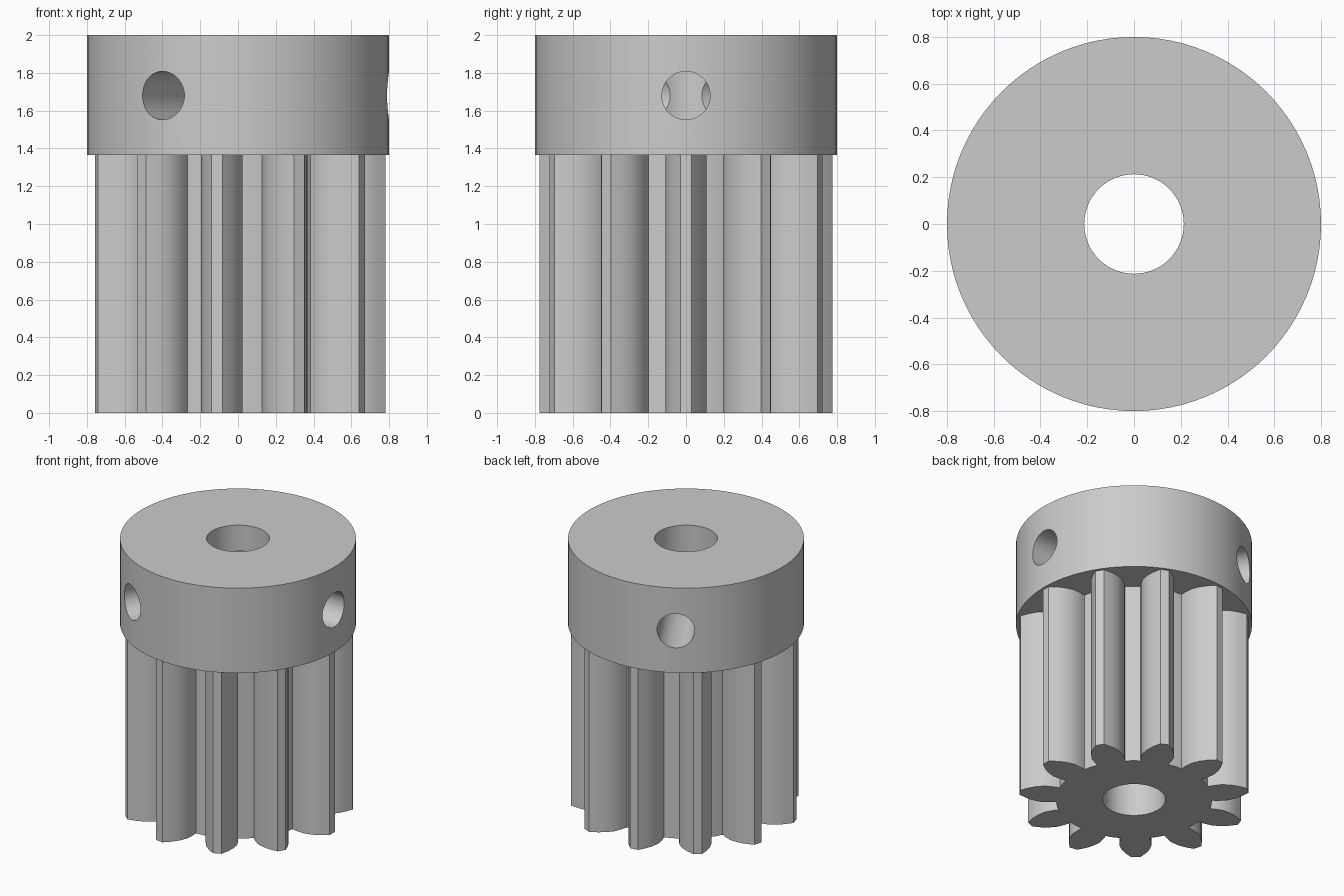
import bpy, bmesh, math
from mathutils import Matrix, Vector

TEETH = 11
GEAR_TOP = 1.365
HEIGHT = 2.0
COLLAR_R = 0.8
BORE_R = 0.213
SCREW_R = 0.128
SCREW_Z = 1.68
ROOT_R = 0.53
# Tooth flank: distance from axis, half thickness
FLANK = [(0.52, 0.097), (0.56, 0.105), (0.62, 0.109),
         (0.68, 0.093), (0.73, 0.067), (0.78, 0.03)]

cube = bpy.data.objects.get("Cube")
if cube:
    bpy.data.objects.remove(cube, do_unlink=True)

metal = bpy.data.materials.new("light grey")
metal.use_nodes = True
grey = (0.6, 0.6, 0.6, 1)
metal.diffuse_color = grey
metal.node_tree.nodes["Principled BSDF"].inputs["Base Color"].default_value = grey


def make_object(name, bm):
    bmesh.ops.recalc_face_normals(bm, faces=bm.faces)
    mesh = bpy.data.meshes.new(name)
    bm.to_mesh(mesh)
    bm.free()
    mesh.materials.append(metal)
    obj = bpy.data.objects.new(name, mesh)
    bpy.context.collection.objects.link(obj)
    return obj


def cylinder(name, radius, depth, matrix, segments):
    bm = bmesh.new()
    bmesh.ops.create_cone(bm, cap_ends=True, segments=segments, radius1=radius,
                          radius2=radius, depth=depth, matrix=matrix)
    return make_object(name, bm)


def activate(obj):
    bpy.ops.object.select_all(action='DESELECT')
    obj.select_set(True)
    bpy.context.view_layer.objects.active = obj


def cut(obj, cutter):
    activate(obj)
    mod = obj.modifiers.new("cut", 'BOOLEAN')
    mod.operation = 'DIFFERENCE'
    mod.solver = 'EXACT'
    mod.object = cutter
    bpy.ops.object.modifier_apply(modifier=mod.name)


# Pinion: one tooth outline repeated round the axis, then extruded
outline = [(r, -w) for r, w in FLANK] + [(r, w) for r, w in reversed(FLANK)]
gap = math.pi / TEETH
bm = bmesh.new()
ring = []
for i in range(TEETH):
    turn = Matrix.Rotation(2 * gap * i, 3, 'Z')
    ring += [bm.verts.new(turn @ Vector((x, y, 0))) for x, y in outline]
    ring.append(bm.verts.new(turn @ Vector((ROOT_R * math.cos(gap),
                                            ROOT_R * math.sin(gap), 0))))
base = bm.faces.new(ring)
top = bmesh.ops.extrude_face_region(bm, geom=[base], use_keep_orig=True)
bmesh.ops.translate(bm, vec=(0, 0, GEAR_TOP),
                    verts=[v for v in top["geom"] if isinstance(v, bmesh.types.BMVert)])
gear = make_object("pinion_gear", bm)

# Collar
depth = HEIGHT - GEAR_TOP
collar = cylinder("collar", COLLAR_R, depth,
                  Matrix.Translation((0, 0, GEAR_TOP + depth / 2)), 96)

# Shaft bore through both parts
cutters = [cylinder("bore_cutter", BORE_R, 3, Matrix.Translation((0, 0, 1)), 64)]
cut(gear, cutters[0])
cut(collar, cutters[0])

# Three radial screw holes in the collar, reaching the bore
for i in range(3):
    place = (Matrix.Translation((0, 0, SCREW_Z))
             @ Matrix.Rotation(2 * math.pi * i / 3, 4, 'Z')
             @ Matrix.Translation((0.55, 0, 0))
             @ Matrix.Rotation(math.pi / 2, 4, 'Y'))
    cutters.append(cylinder("screw_hole_cutter", SCREW_R, 1, place, 48))
    cut(collar, cutters[-1])

for cutter in cutters:
    bpy.data.objects.remove(cutter, do_unlink=True)

for obj in (gear, collar):
    activate(obj)
    bpy.ops.object.shade_smooth_by_angle(angle=math.radians(30))
